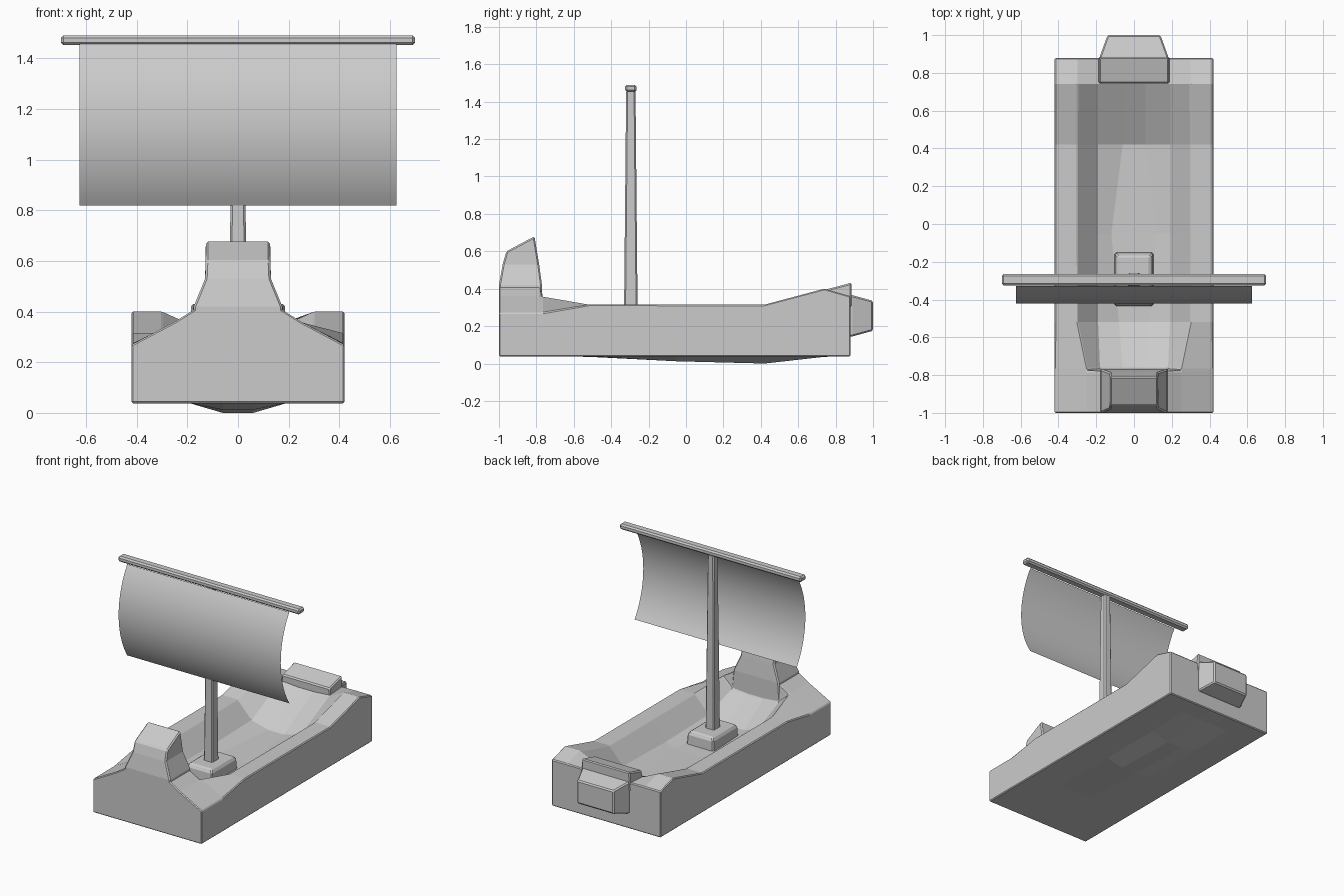
import bpy, math

if "Cube" in bpy.data.objects:
    bpy.data.objects.remove(bpy.data.objects["Cube"])


def make(name, verts, faces, bevel=0.008, angle=30):
    me = bpy.data.meshes.new(name)
    me.from_pydata(verts, [], faces)
    me.update()
    ob = bpy.data.objects.new(name, me)
    bpy.context.collection.objects.link(ob)
    if bevel:
        m = ob.modifiers.new("bevel", "BEVEL")
        m.width = bevel
        m.segments = 1
        m.limit_method = 'ANGLE'
        m.angle_limit = math.radians(angle)
    return ob


def loft(name, rings, bevel=0.008, angle=30, flip=False):
    """Skin a list of equal-length closed rings and cap both ends."""
    n = len(rings[0])
    verts = [p for r in rings for p in r]
    faces = [list(range(n))[::-1], list(range(len(verts) - n, len(verts)))]
    for i in range(len(rings) - 1):
        for j in range(n):
            a, b = i * n + j, i * n + (j + 1) % n
            faces.append([a, b, b + n, a + n])
    if flip:
        faces = [f[::-1] for f in faces]
    return make(name, verts, faces, bevel, angle)


def rect(w, y0, y1, z0, z1=None):
    """Ring around a vertical column, z0 at the front edge, z1 at the back."""
    z1 = z0 if z1 is None else z1
    return [(-w, y0, z0), (w, y0, z0), (w, y1, z1), (-w, y1, z1)]


# Hull: stations along y as (y, keel z, half section from rail to floor)
stations = [
    (-1.0, .038, [(.42, .27), (.25, .36), (.17, .41), (.06, .41)]),
    (-.78, .038, [(.42, .27), (.25, .36), (.17, .41), (.06, .41)]),
    (-.765, .038, [(.42, .272), (.25, .358), (.18, .29), (.06, .28)]),
    (-.52, .036, [(.42, .315), (.30, .315), (.19, .20), (.08, .165)]),
    (-.05, .012, [(.42, .315), (.30, .315), (.19, .19), (.12, .16)]),
    (.42, .0, [(.42, .315), (.30, .315), (.19, .20), (.06, .165)]),
    (.74, .036, [(.42, .40), (.30, .40), (.19, .35), (.06, .34)]),
    (.88, .038, [(.42, .36), (.30, .36), (.19, .36), (.06, .36)]),
]
rings = []
for y, keel, half in stations:
    top = [(x, y, z) for x, z in half] + [(-x, y, z) for x, z in half[::-1]]
    low = [(-.42, .038), (-.19, .038), (-.06, keel), (.06, keel), (.19, .038), (.42, .038)]
    rings.append(top + [(x, y, z) for x, z in low])
loft("hull", rings, .006, 35, flip=True)

# Raised prow post with a sloping top
loft("prow_post", [
    rect(.19, -1.0, -.765, .26),
    rect(.175, -1.0, -.77, .42),
    rect(.13, -.98, -.785, .53),
    rect(.127, -.96, -.81, .60, .68)])

# Stern seat and the tapered block behind it
loft("stern_seat", [
    rect(.19, .745, .885, .30),
    rect(.185, .745, .885, .395, .432)])
loft("stern_block", [
    [(-w, y, z0), (w, y, z0), (w, y, z1), (-w, y, z1)]
    for y, w, z0, z1 in [(.86, .18, .145, .37), (.89, .18, .145, .365), (1.0, .14, .175, .335)]],
    flip=True)

# Mast foot, mast and yard
loft("mast_foot", [
    rect(.105, -.435, -.15, .13),
    rect(.10, -.43, -.155, .225),
    rect(.085, -.415, -.17, .25)])
loft("mast", [
    rect(.035, -.332, -.258, .2),
    rect(.025, -.320, -.270, 1.46)])
loft("yard", [
    [(x, -.325, 1.452), (x, -.265, 1.452), (x, -.265, 1.49), (x, -.325, 1.49)]
    for x in (-.70, .70)], .01)

# Sail: thin sheet bent in a circular arc
sag, h = .095, .318
r = (h * h + sag * sag) / (2 * sag)
half_angle = math.asin(h / r)
verts, faces, steps = [], [], 20
for i in range(steps + 1):
    a = half_angle * (2 * i / steps - 1)
    y, z = -.422 + r * (1 - math.cos(a)), 1.138 + r * math.sin(a)
    verts += [(-.625, y, z), (.625, y, z)]
    if i:
        k = 2 * i
        faces.append([k - 2, k - 1, k + 1, k])
sail = make("sail", verts, faces, 0)
for p in sail.data.polygons:
    p.use_smooth = True
